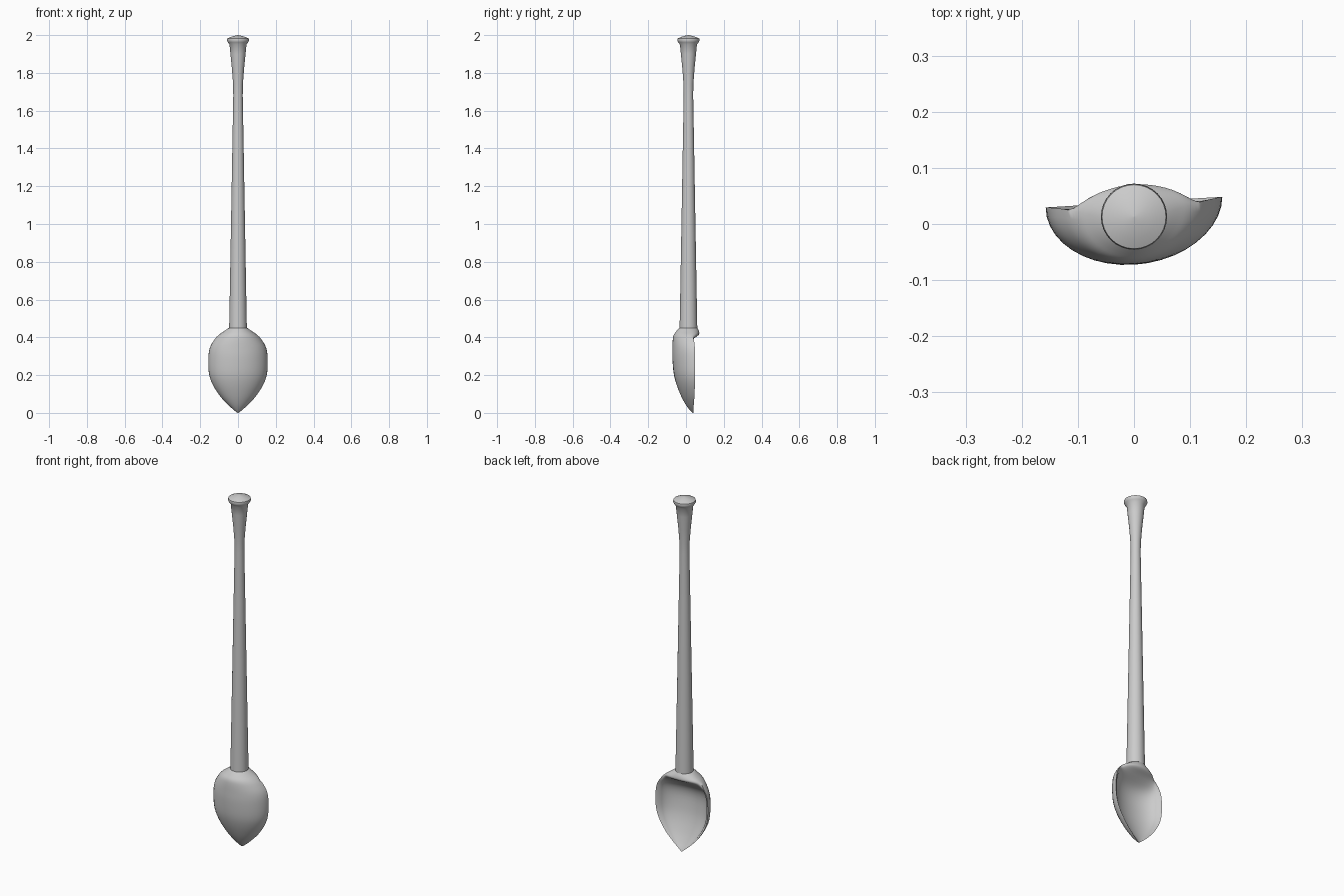
import bpy, bmesh
from math import sin, cos, pi

if "Cube" in bpy.data.objects:
    bpy.data.objects.remove(bpy.data.objects["Cube"])

AXIS_Y = 0.013


def loft(name, rings, angle):
    """Skin a stack of equal-size rings and cap both ends."""
    bm = bmesh.new()
    loops = [[bm.verts.new(p) for p in ring] for ring in rings]
    n = len(loops[0])
    for a, b in zip(loops, loops[1:]):
        for i in range(n):
            j = (i + 1) % n
            bm.faces.new((a[i], a[j], b[j], b[i]))
    bm.faces.new(loops[0][::-1])
    bm.faces.new(loops[-1])
    bmesh.ops.recalc_face_normals(bm, faces=bm.faces)
    me = bpy.data.meshes.new(name)
    bm.to_mesh(me)
    bm.free()
    ob = bpy.data.objects.new(name, me)
    bpy.context.collection.objects.link(ob)
    bpy.ops.object.select_all(action='DESELECT')
    ob.select_set(True)
    bpy.context.view_layer.objects.active = ob
    bpy.ops.object.shade_smooth_by_angle(angle=angle)
    return ob


def smooth_rows(rows, steps):
    """Catmull-Rom interpolation through rows of numbers."""
    out = []
    ext = [rows[0]] + rows + [rows[-1]]
    for k in range(len(rows) - 1):
        p = ext[k:k + 4]
        for s in range(steps):
            t = s / steps
            out.append([0.5 * (2 * b + (c - a) * t + (2 * a - 5 * b + 4 * c - d) * t * t
                               + (3 * b - a - 3 * c + d) * t ** 3)
                        for a, b, c, d in zip(*p)])
    return out + [list(rows[-1])]


# Handle: tapered round rod with a flared, capped end (z, radius)
profile = [(0.44, 0.047), (0.60, 0.044), (1.0, 0.037), (1.4, 0.030), (1.68, 0.025),
           (1.74, 0.026), (1.82, 0.032), (1.90, 0.040), (1.95, 0.045), (1.962, 0.054),
           (1.972, 0.059), (1.982, 0.057), (1.990, 0.040), (1.996, 0.020), (2.0, 0.001)]
N = 32
loft("handle", [[(r * cos(2 * pi * i / N), AXIS_Y + r * sin(2 * pi * i / N), z)
                 for i in range(N)] for z, r in profile], 0.9)

# Bowl sections: z, half width, rim y, outer (front) y, inner (back) y, inner width factor
sections = [
    (0.450, 0.049, 0.013, -0.036, 0.060, 1.0),
    (0.430, 0.078, 0.022, -0.053, 0.069, 1.0),
    (0.412, 0.103, 0.028, -0.065, 0.066, 0.98),
    (0.388, 0.125, 0.034, -0.070, 0.030, 0.93),
    (0.345, 0.149, 0.038, -0.072, -0.022, 0.91),
    (0.290, 0.157, 0.039, -0.072, -0.042, 0.91),
    (0.210, 0.154, 0.039, -0.065, -0.038, 0.91),
    (0.150, 0.134, 0.039, -0.050, -0.026, 0.91),
    (0.090, 0.096, 0.039, -0.026, -0.005, 0.90),
    (0.045, 0.055, 0.038, -0.002, 0.016, 0.88),
    (0.015, 0.022, 0.038, 0.020, 0.033, 0.85),
    (0.000, 0.003, 0.040, 0.035, 0.041, 0.85)]
M = 20
rings = []
for z, w, rim, outer, inner, f in smooth_rows(sections, 4):
    ring = []
    for i in range(M + 1):
        t = pi * i / M
        ring.append((w * cos(t), rim + (outer - rim) * sin(t)))
    for i in range(1, M):
        t = pi - pi * i / M
        ring.append((w * f * cos(t), rim + (inner - rim) * sin(t)))
    # slight twist: right rim sits further back than the left
    rings.append([(x, y + 0.06 * x, max(z, 0)) for x, y in ring])
loft("bowl", rings, 1.0)
